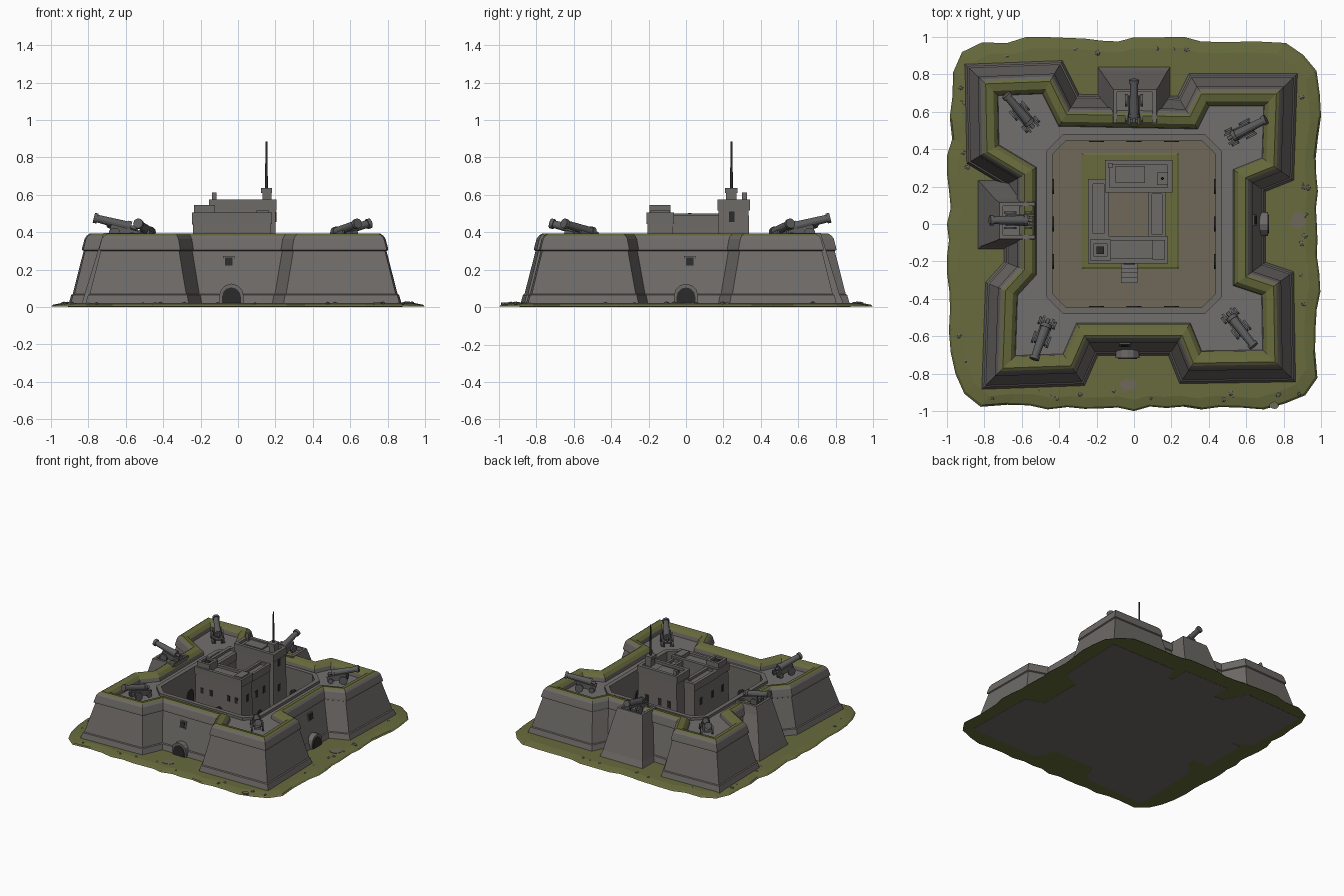
import bpy, bmesh, math, random
from mathutils import Vector, Matrix

random.seed(4)
if "Cube" in bpy.data.objects:
    bpy.data.objects.remove(bpy.data.objects["Cube"])


def material(name, r, g, b):
    m = bpy.data.materials.new(name)
    m.use_nodes = True
    m.diffuse_color = (r, g, b, 1)
    bsdf = m.node_tree.nodes["Principled BSDF"]
    bsdf.inputs["Base Color"].default_value = (r, g, b, 1)
    bsdf.inputs["Roughness"].default_value = 0.9
    return m


STONE = material("weathered stone", .155, .145, .135)
PAVING = material("grey paving", .165, .16, .157)
GRASS = material("olive grass", .135, .145, .045)
DIRT = material("dry dirt", .16, .14, .10)
DARK = material("dark opening", .025, .024, .024)
IRON = material("gun iron", .11, .108, .11)


def finish(name, bm, *mats):
    bmesh.ops.recalc_face_normals(bm, faces=bm.faces)
    mesh = bpy.data.meshes.new(name)
    bm.to_mesh(mesh)
    bm.free()
    for m in mats:
        mesh.materials.append(m)
    ob = bpy.data.objects.new(name, mesh)
    bpy.context.collection.objects.link(ob)
    return ob


def inset(poly, d):
    """Offset a counter-clockwise outline inward with mitred corners."""
    out = []
    for i, p in enumerate(poly):
        p = Vector(p)
        a = (p - Vector(poly[i - 1])).normalized()
        b = (Vector(poly[(i + 1) % len(poly)]) - p).normalized()
        na, nb = Vector((-a.y, a.x)), Vector((-b.y, b.x))
        out.append(p + (na + nb) * d / (1 + na.dot(nb)))
    return out


def loft(name, rings, mats, bands=None, cap_low=True, cap_high=True):
    """Join outlines at given heights; bands gives a material per step."""
    bm = bmesh.new()
    loops = [[bm.verts.new((p[0], p[1], z)) for p in poly] for poly, z in rings]
    n = len(loops[0])
    for k in range(len(loops) - 1):
        for i in range(n):
            j = (i + 1) % n
            f = bm.faces.new((loops[k][i], loops[k][j], loops[k + 1][j], loops[k + 1][i]))
            f.material_index = bands[k] if bands else 0
    if cap_low:
        bm.faces.new(loops[0])
    if cap_high:
        bm.faces.new(loops[-1])
    return finish(name, bm, *mats)


def rect(x0, x1, y0, y1):
    return [(x0, y0), (x1, y0), (x1, y1), (x0, y1)]


def box(name, x0, x1, y0, y1, z0, z1, mat=STONE):
    return loft(name, [(rect(x0, x1, y0, y1), z0), (rect(x0, x1, y0, y1), z1)], [mat])


def building(name, x0, x1, y0, y1, h, lip=.02):
    r = rect(x0, x1, y0, y1)
    return loft(name, [(inset(r, -.006), .04), (r, h - .06), (inset(r, -.006), h - .06),
                       (inset(r, -.006), h), (inset(r, lip), h), (inset(r, lip), h - .02)],
                [STONE, PAVING])


def panel(name, side, u, z, w, h, dist, depth, mat, arch=False, lean=0):
    """Upright plate on the wall facing side (angle from the front, degrees)."""
    prof = [(-w / 2, 0), (w / 2, 0), (w / 2, h), (-w / 2, h)]
    if arch:
        r, c = w / 2, h - w / 2
        prof = prof[:2] + [(r * math.cos(t * math.pi / 6), c + r * math.sin(t * math.pi / 6))
                           for t in range(7)]
    bm = bmesh.new()
    f = bm.faces.new([bm.verts.new((u + a, -dist + lean * b, z + b)) for a, b in prof])
    new = bmesh.ops.extrude_face_region(bm, geom=[f])["geom"]
    bmesh.ops.translate(bm, vec=(0, -depth, 0), verts=[v for v in new if isinstance(v, bmesh.types.BMVert)])
    bm.transform(Matrix.Rotation(math.radians(side), 4, "Z"))
    return finish(name, bm, mat)


# Grass island with a ragged edge
edge = []
for i in range(72):
    a = math.tau * i / 72
    c, s = math.cos(a), math.sin(a)
    r = (abs(c) ** 9 + abs(s) ** 9) ** (-1 / 9) * random.uniform(.95, .985)
    edge.append((max(-1, min(1, r * c * 1.02)), max(-1, min(1, r * s * 1.02))))
loft("grass_island", [(edge, .002), ([(x * .99, y * .99) for x, y in edge], .012),
                      ([(x * .94, y * .94) for x, y in edge], .022)], [GRASS])
for i, (x, y, r) in enumerate([(.88, .02, .06), (-.03, -.86, .06), (.75, -.97, .03)]):
    blob = [(x + r * math.cos(t * .7) * random.uniform(.6, 1), y + r * math.sin(t * .7) * random.uniform(.5, .8))
            for t in range(9)]
    loft("dirt_patch_%d" % i, [(blob, .015), (blob, .025)], [DIRT])

# Bastioned rampart: battered wall, plinth, cordon and grassy parapet
wall = [(-.82, -.89), (-.26, -.87), (-.19, -.71), (.18, -.71), (.24, -.86), (.87, -.85),
        (.86, -.25), (.71, -.2), (.71, .17), (.86, .23), (.88, .81), (.29, .81), (.23, .69),
        (-.29, .7), (-.38, .88), (-.91, .86), (-.9, .32), (-.7, .2), (-.7, -.2), (-.8, -.31)]
steps = [(0, 0), (.018, .065), (.026, .07), (.083, .30), (.074, .305), (.076, .318), (.088, .365),
         (.10, .382), (.115, .392), (.155, .382), (.175, .36), (.18, .33)]
loft("rampart_wall", [(inset(wall, d), z) for d, z in steps], [STONE, GRASS],
     [0] * 7 + [1] * 3 + [0], cap_high=False)

# Gun platform filled between the parapet and the courtyard
hx, hy, ch = .45, .46, .08
court = [(-hx + ch, -hy), (hx - ch, -hy), (hx, -hy + ch), (hx, hy - ch),
         (hx - ch, hy), (-hx + ch, hy), (-hx, hy - ch), (-hx, -hy + ch)]
bm = bmesh.new()
for poly in (inset(wall, .18), court):
    vs = [bm.verts.new((p[0], p[1], .33)) for p in poly]
    for i in range(len(vs)):
        bm.edges.new((vs[i - 1], vs[i]))
bmesh.ops.triangle_fill(bm, edges=bm.edges[:], use_beauty=True, normal=(0, 0, 1))
finish("gun_platform", bm, PAVING)
loft("courtyard_wall", [(inset(court, -.02), .33), (inset(court, -.02), .352), (inset(court, .015), .352),
                        (inset(court, .015), .05)], [STONE], cap_low=False, cap_high=False)
loft("courtyard_floor", [(court, .04), (court, .055)], [DIRT])
for side in range(0, 360, 90):
    for u in (-.2, 0, .2):
        panel("vault_door", side, u, .055, .08, .13, -.435 if side % 180 else -.445, .006, DARK, True)
loft("courtyard_grass", [(rect(-.29, .25, -.25, .39), .05), (rect(-.27, .23, -.23, .37), .06)], [GRASS])

# Projecting gun blocks on the back and right walls
loft("back_gun_block", [(rect(-.2, .2, .6, .85), 0), (rect(-.18, .18, .59, .82), .07),
                        (rect(-.125, .135, .55, .74), .33), (rect(-.11, .12, .54, .72), .395),
                        (rect(-.09, .1, .54, .705), .395), (rect(-.09, .1, .54, .705), .365)],
     [STONE, PAVING])
loft("right_gun_block", [(rect(-.84, -.6, -.14, .24), 0), (rect(-.82, -.59, -.12, .22), .07),
                         (rect(-.74, -.54, -.09, .13), .33), (rect(-.72, -.53, -.08, .115), .395),
                         (rect(-.7, -.53, -.06, .095), .395), (rect(-.7, -.53, -.06, .095), .365)],
     [STONE, PAVING])

# Gates and small windows in the front and left curtains
for side, u, wu in ((0, -.035, -.05), (90, 0, .02)):
    panel("gate_surround", side, u, .01, .13, .115, .655, .062, STONE, True)
    panel("gate_opening", side, u, .015, .1, .09, .716, .006, DARK, True)
    panel("wall_window_frame", side, wu, .215, .06, .058, .625, .029, STONE, lean=.2)
    panel("wall_window", side, wu, .223, .04, .042, .65, .008, DARK, lean=.2)


# Guns: tilted barrel on a two-cheek carriage with wheels
def tube(bm, r0, r1, length, matrix):
    bmesh.ops.create_cone(bm, cap_ends=True, segments=12, radius1=r0, radius2=r1, depth=length, matrix=matrix)


def gun(name, x, y, z, angle):
    bm = bmesh.new()
    tilt = Matrix.Translation((0, 0, .085)) @ Matrix.Rotation(math.radians(76), 4, "Y")
    for r0, r1, length, at in ((.026, .02, .2, .03), (.027, .027, .02, .125), (.03, .03, .02, -.06),
                               (.012, .008, .03, -.085)):
        tube(bm, r0, r1, length, tilt @ Matrix.Translation((0, 0, at)))
    for s in (-1, 1):
        bmesh.ops.create_cube(bm, size=1, matrix=Matrix.Translation((-.03, s * .026, .045))
                              @ Matrix.Rotation(-.25, 4, "Y") @ Matrix.Diagonal((.15, .012, .04, 1)))
        for wx, r in ((.02, .032), (-.075, .02)):
            tube(bm, r, r, .012, Matrix.Translation((wx, s * .042, r)) @ Matrix.Rotation(math.pi / 2, 4, "X"))
    bmesh.ops.create_cube(bm, size=1, matrix=Matrix.Translation((-.02, 0, .03)) @ Matrix.Diagonal((.13, .05, .014, 1)))
    bm.transform(Matrix.Translation((x, y, z)) @ Matrix.Rotation(math.radians(angle), 4, "Z"))
    finish(name, bm, IRON)


for name, x, y, z, a in (("back_right", -.6, .59, .33, 130), ("front_right", -.49, -.6, .33, -110),
                         ("front_left", .56, -.55, .33, -52), ("back_left", .59, .5, .33, 27),
                         ("back_middle", 0, .64, .36, 90), ("right_middle", -.64, .02, .36, 180)):
    gun(name + "_gun", x, y, z, a)

# Keep: four ranges around an inner yard
building("keep_back_tower", -.15, .2, .175, .335, .575)
building("keep_front_range", -.24, .175, -.205, -.07, .505)
building("keep_right_wing", -.24, -.14, -.07, .235, .5)
building("keep_left_wing", .08, .165, -.07, .175, .49, .015)
building("keep_corner_turret", -.23, -.13, -.19, -.09, .545, .015)
box("turret_hatch", -.2, -.16, -.16, -.12, .5, .537, DARK)
box("front_roof_slab", .1, .165, -.19, -.085, .45, .515)
box("tower_chimney", -.14, -.115, .3, .325, .5, .612)
box("tower_hatch", -.1, .06, .22, .31, .53, .566)
box("inner_yard_floor", -.14, .08, -.07, .175, .05, .065, DIRT)

# Front stair up to the keep
for i in range(4):
    box("keep_step_%d" % i, -.07, .02, -.315 + i * .026, -.2, .04, .075 + i * .02, PAVING)
panel("keep_front_door", 0, -.025, .135, .06, .1, .208, .008, DARK, True)

# Keep windows and side doors
for u in (-.18, -.1, .06, .13):
    panel("keep_front_window", 0, u, .3, .025, .045, .203, .008, DARK)
for side, u, z, d in ((90, -.13, .3, .173), (90, 0, .28, .163), (90, .1, .28, .163), (90, .245, .455, .198),
                      (90, .245, .25, .198), (180, -.12, .3, .333), (180, 0, .3, .333), (180, .08, .3, .333),
                      (270, -.15, .3, .238), (270, 0, .3, .238), (270, .13, .3, .238)):
    panel("keep_window", side, u, z, .028, .055, d, .008, DARK)
panel("keep_left_door", 90, .04, .055, .06, .11, .164, .008, DARK, True)
panel("keep_right_door", 270, -.05, .055, .06, .11, .238, .008, DARK, True)

# Flagpole on its stepped base
box("pole_base", .13, .18, .215, .27, .53, .612)
box("pole_base_cap", .122, .182, .208, .275, .61, .636)
bm = bmesh.new()
tube(bm, .008, .005, .27, Matrix.Translation((.152, .243, .75)))
finish("flagpole", bm, DARK)

# Loose stones scattered around the foot of the walls
bm = bmesh.new()
for i in range(36):
    t, far = random.uniform(-.9, .9), random.uniform(.89, .94) * random.choice((-1, 1))
    x, y = (t, far) if i % 2 else (far, t)
    size = random.uniform(.006, .016)
    bmesh.ops.create_icosphere(bm, subdivisions=1, radius=size, matrix=Matrix.Translation((x, y, .02))
                               @ Matrix.Rotation(t * 9, 4, "Z") @ Matrix.Diagonal((1.2, .9, .7, 1)))
finish("loose_stones", bm, STONE)
